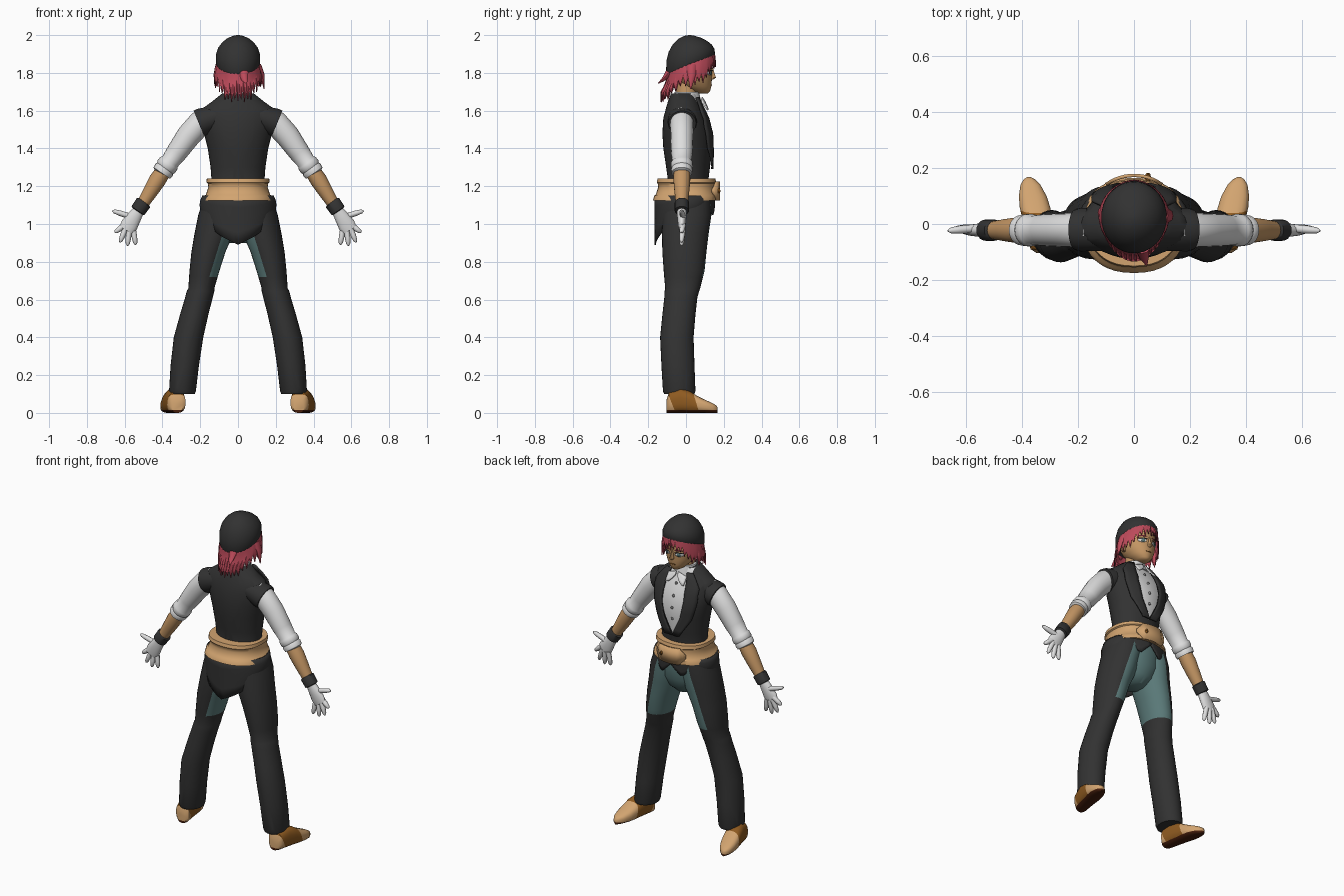
import bpy, bmesh, math
from mathutils import Vector

if "Cube" in bpy.data.objects:
    bpy.data.objects.remove(bpy.data.objects["Cube"])

def mat(name, *rgb):
    m = bpy.data.materials.new(name)
    lin = [((c / 255 + 0.055) / 1.055) ** 2.4 for c in rgb]
    m.diffuse_color = (*lin, 1)
    m.use_nodes = True
    m.node_tree.nodes["Principled BSDF"].inputs["Base Color"].default_value = m.diffuse_color
    return m

BLACK = mat("charcoal", 50, 50, 50)
WHITE = mat("white cloth", 222, 222, 222)
TAN = mat("tan leather", 210, 164, 112)
SKIN = mat("skin", 196, 150, 100)
HAIR = mat("red hair", 188, 74, 90)
TEAL = mat("teal trousers", 92, 124, 123)
BROWN = mat("brown leather", 142, 90, 32)
SOLE = mat("dark sole", 70, 30, 12)
GREY = mat("grey button", 130, 130, 130)

def finish(name, bm, mats, mirror=False, thick=0, cuts=(), rule=None):
    for co, no in cuts:
        bmesh.ops.bisect_plane(bm, geom=bm.verts[:] + bm.edges[:] + bm.faces[:],
                               plane_co=co, plane_no=no)
    bmesh.ops.recalc_face_normals(bm, faces=bm.faces[:])
    if rule:
        for f in bm.faces:
            f.material_index = rule(f.calc_center_median())
    me = bpy.data.meshes.new(name)
    bm.to_mesh(me)
    bm.free()
    for m in mats:
        me.materials.append(m)
    ob = bpy.data.objects.new(name, me)
    bpy.context.collection.objects.link(ob)
    if thick:
        mod = ob.modifiers.new("thickness", 'SOLIDIFY')
        mod.thickness, mod.offset = thick, 0
    if mirror:
        ob.modifiers.new("mirror", 'MIRROR')
    return ob

def se(a, p):
    """Point on a unit superellipse."""
    c, s = math.cos(a), math.sin(a)
    return (math.copysign(abs(c) ** (2 / p), c), math.copysign(abs(s) ** (2 / p), s))

def skin_rings(bm, rings, caps=True):
    vs = [[bm.verts.new(v) for v in r] for r in rings]
    n = len(vs[0])
    for a, b in zip(vs, vs[1:]):
        for i in range(n):
            bm.faces.new((a[i], a[(i + 1) % n], b[(i + 1) % n], b[i]))
    if caps:
        bm.faces.new(vs[0])
        bm.faces.new(vs[-1])

def loft(name, secs, mats, n=32, p=2, warp=None, caps=True, **kw):
    """Horizontal rings from (z, centre x, half width, back y, front y)."""
    bm, rings = bmesh.new(), []
    for z, cx, rx, y0, y1 in secs:
        ring = []
        for i in range(n):
            c, s = se(math.tau * i / n, p)
            v = Vector((cx + rx * c, (y0 + y1) / 2 + (y1 - y0) / 2 * s, z))
            ring.append(warp(v) if warp else v)
        rings.append(ring)
    skin_rings(bm, rings, caps)
    return finish(name, bm, mats, **kw)

def tube(name, paths, mats, n=16, **kw):
    """Paths of (x, y, z, radius across, radius along y) lying near the xz plane."""
    bm = bmesh.new()
    for path in paths:
        pts, rings = [Vector(q[:3]) for q in path], []
        for i, q in enumerate(path):
            t = (pts[min(i + 1, len(pts) - 1)] - pts[max(i - 1, 0)]).normalized()
            u = t.cross(Vector((0, 1, 0))).normalized()
            v = u.cross(t)
            rings.append([pts[i] + u * q[3] * math.cos(math.tau * k / n)
                          + v * q[4] * math.sin(math.tau * k / n) for k in range(n)])
        skin_rings(bm, rings)
    return finish(name, bm, mats, **kw)

def sheet(name, f, nu, nv, mats, **kw):
    """Grid surface from f(u, v, column) with u, v in 0..1."""
    bm = bmesh.new()
    g = [[bm.verts.new(f(i / nu, j / nv, i)) for j in range(nv + 1)] for i in range(nu + 1)]
    for i in range(nu):
        for j in range(nv):
            bm.faces.new((g[i][j], g[i + 1][j], g[i + 1][j + 1], g[i][j + 1]))
    return finish(name, bm, mats, **kw)

def lerp(tab, x):
    """Interpolate rows whose first entry is the key."""
    x = min(max(x, tab[0][0]), tab[-1][0])
    for a, b in zip(tab, tab[1:]):
        if x <= b[0]:
            t = (x - a[0]) / (b[0] - a[0])
            return [p + (q - p) * t for p, q in zip(a[1:], b[1:])]

def front(secs, x, z, off=0):
    """Point on the front of a loft."""
    cx, rx, y0, y1 = lerp(secs, z)
    k = math.sqrt(max(0, 1 - (x / rx) ** 2))
    return Vector((x, (y0 + y1) / 2 + (y1 - y0) / 2 * k + off, z))

# Torso: vest with a cut-in shirt front
TORSO = [(1.15, 0, .15, -.11, .125), (1.23, 0, .14, -.095, .118), (1.3, 0, .145, -.105, .127),
         (1.4, 0, .16, -.12, .138), (1.48, 0, .18, -.125, .138), (1.56, 0, .195, -.12, .115),
         (1.61, 0, .19, -.107, .09), (1.65, 0, .135, -.095, .07), (1.69, 0, .085, -.08, .06)]
loft("vest", TORSO, [BLACK, WHITE], n=40,
     cuts=[((s * .078, 0, 1.45), (s, 0, 0)) for s in (1, -1)]
     + [((0, 0, 1.29), (s * .16, 0, -.078)) for s in (1, -1)],
     rule=lambda c: int(c.y > 0.02 and abs(c.x) < .078 and abs(c.x) < (c.z - 1.29) * .4875))
LAPEL = [(1.29, .0, .05), (1.4, .055, .12), (1.5, .076, .15), (1.6, .07, .15), (1.67, .055, .09)]
def lapel(u, v, i):
    z = 1.29 + .38 * v
    a, b = lerp(LAPEL, z)
    return front(TORSO, a + (b - a) * u, z, .012 + .01 * u)
sheet("lapels", lapel, 4, 10, [BLACK], mirror=True, thick=.01)
tube("vest_armholes", [[(.1, -.02, 1.571, .06, .075), (.19, -.02, 1.539, .075, .078),
                        (.207, -.02, 1.532, .073, .074)]], [BLACK], mirror=True)
def flap(u, v, i):
    return front(TORSO, .008 + .055 * u, 1.67 - .02 * u - v * (.02 + .045 * u * (1.6 - u)), .02 + .008 * v)
sheet("shirt_collar_flaps", flap, 4, 3, [WHITE], mirror=True, thick=.008)
loft("shirt_collar", [(1.65, 0, .075, -.06, .08), (1.7, 0, .064, -.06, .068)], [WHITE], n=24)
for k, z in enumerate((1.6, 1.53, 1.46, 1.39)):
    q = front(TORSO, 0, z)
    loft(f"shirt_button_{k}", [(z - .008, 0, .004, q.y - .004, q.y + .006), (z, 0, .009, q.y - .004, q.y + .008),
                               (z + .008, 0, .004, q.y - .004, q.y + .006)], [GREY], n=8)

# Belt with a pointed overlapping front tab and stud
BELT = [(1.125, 0, .186, -.175, .165), (1.15, 0, .178, -.168, .165), (1.155, 0, .17, -.16, .16),
        (1.195, 0, .157, -.147, .155), (1.215, 0, .16, -.15, .155), (1.22, 0, .168, -.155, .16),
        (1.24, 0, .165, -.15, .155), (1.24, 0, .135, -.1, .11)]
loft("belt", BELT, [TAN], n=40, p=2.3)
def tab(u, v, i):
    x = -.1 + .2 * u
    h = .05 * min(1, (1 - abs(2 * u - 1)) * 2.5 + .15)
    return front(BELT, x, 1.175, .016) + Vector((0, 0, -h + 2 * h * v))
sheet("belt_tab", tab, 12, 1, [TAN], thick=.012)
loft("belt_stud", [(1.163, .05, .004, .15, .18), (1.175, .05, .011, .15, .184),
                   (1.187, .05, .004, .15, .18)], [BROWN], n=10)

# Vest tails: long point at the back, short points in front
HEM = [(0, .89), (28, .935), (55, .99), (85, 1.05), (115, 1.06), (140, 1.1), (158, 1.04), (180, 1.11)]
def tail(u, v, i):
    a = math.tau * (u - .5)
    z1 = lerp(HEM, abs(math.degrees(a)))[0]
    s, c = math.sin(a), math.cos(a)
    flare = 1 + .08 * math.sin(v * math.pi)
    return Vector((.185 * s * flare, -.163 * c if c > 0 else -.15 * c, 1.15 + (z1 - 1.15) * v))
sheet("vest_tails", tail, 56, 4, [BLACK], thick=.008)

# Trousers with dark chaps outside and teal inside
loft("pelvis", [(.9, 0, .05, -.06, .06), (.94, 0, .11, -.1, .1), (1.0, 0, .15, -.12, .125),
                (1.08, 0, .16, -.125, .135), (1.16, 0, .15, -.12, .13)], [TEAL])
LEG = [(.1, .295, .066, -.115, .045), (.115, .294, .071, -.122, .05), (.25, .282, .075, -.13, .045),
       (.4, .262, .078, -.137, .04), (.52, .232, .075, -.125, .05), (.61, .207, .073, -.115, .06),
       (.645, .198, .073, -.113, .07), (.66, .194, .069, -.11, .075), (.75, .178, .079, -.118, .098),
       (.85, .157, .09, -.125, .108), (.95, .127, .103, -.128, .12), (1.05, .107, .103, -.125, .135),
       (1.15, .09, .085, -.12, .13)]
N = Vector((1, -.3, .3))
P = Vector((.13, 0, .9))
loft("legs", LEG, [BLACK, TEAL], n=28, mirror=True, cuts=[(P, N), ((0, 0, .72), (0, 0, 1))],
     rule=lambda c: int(c.z > .72 and (c - P).dot(N) < 0))

# Shoes: lengthwise rings, dark sole, brown middle
SHOE = [(-.103, .028, .07), (-.09, .046, .11), (-.03, .052, .13), (.02, .054, .115), (.06, .055, .09),
        (.1, .05, .07), (.14, .036, .052), (.16, .02, .04), (.168, .006, .028)]
bm = bmesh.new()
rings = []
for y, w, h in SHOE:
    cx = .322 + .2 * (y + .1)
    rings.append([(cx + w * a, y, h / 2 + h / 2 * b) for a, b in
                  (se(math.tau * (k + .5) / 20, 2.7) for k in range(20))])
skin_rings(bm, rings)
finish("shoes", bm, [TAN, BROWN, SOLE], mirror=True,
       cuts=[((0, 0, .014), (0, 0, 1)), ((0, -.055, 0), (0, 1, .4)), ((0, .07, 0), (0, 1, .3))],
       rule=lambda c: 2 if c.z < .014 else int(c.y + .4 * c.z > -.055 and c.y + .3 * c.z < .07))

# Arms
Y = -.022
def arm(name, rows, m, n=20):
    tube(name, [[(x, Y, z, r, ry) for x, z, r, ry in rows]], [m], n=n, mirror=True)
arm("sleeves", [(.15, 1.565, .06, .06), (.2, 1.535, .066, .062), (.262, 1.467, .064, .06),
                (.325, 1.378, .056, .057), (.36, 1.33, .049, .052), (.366, 1.322, .056, .058),
                (.38, 1.303, .057, .058), (.386, 1.295, .051, .053), (.391, 1.288, .056, .057),
                (.404, 1.27, .053, .054), (.405, 1.268, .04, .04)], WHITE)
arm("forearms", [(.385, 1.295, .04, .042), (.425, 1.235, .045, .045), (.46, 1.178, .04, .04),
                 (.515, 1.09, .03, .03)], SKIN)
arm("wristbands", [(.497, 1.117, .036, .034), (.5, 1.113, .043, .038), (.53, 1.07, .041, .038),
                   (.532, 1.067, .03, .03)], BLACK)
arm("palms", [(.518, 1.085, .028, .025), (.545, 1.043, .037, .025), (.575, .995, .046, .021),
              (.592, .967, .04, .016)], WHITE, 16)
FINGERS = [((.57, 1.04), (.665, 1.07)), ((.6, .995), (.652, .955)), ((.592, .985), (.625, .903)),
           ((.575, .975), (.585, .885)), ((.555, .975), (.542, .89))]
paths = []
for (x0, z0), (x1, z1) in FINGERS:
    at = lambda t, r: (x0 + (x1 - x0) * t, Y + .006 - .008 * t, z0 + (z1 - z0) * t, r, r)
    paths.append([at(0, .015), at(.55, .0145), at(.88, .011), at(1, .004)])
tube("fingers", paths, [WHITE], n=8, mirror=True)

# Head
loft("neck", [(1.6, 0, .06, -.06, .06), (1.68, 0, .052, -.05, .055), (1.78, 0, .052, -.05, .06)], [SKIN], n=20)
HEAD = [(1.692, 0, .018, .065, .115), (1.702, 0, .038, .03, .127), (1.73, 0, .065, -.02, .134),
        (1.765, 0, .086, -.055, .137), (1.8, 0, .096, -.075, .138), (1.85, 0, .1, -.08, .142),
        (1.92, 0, .095, -.07, .12)]
loft("head", HEAD, [SKIN], n=32)
loft("nose", [(1.765, 0, .008, .12, .145), (1.775, 0, .013, .12, .16), (1.79, 0, .009, .12, .154),
              (1.83, 0, .006, .12, .142)], [SKIN], n=10)
loft("ears", [(1.755, .092, .008, .01, .03), (1.775, .1, .013, 0, .04), (1.805, .105, .015, -.005, .045),
              (1.825, .1, .01, .005, .04)], [SKIN], n=10, mirror=True)
def patch(name, x0, z0, w, h, off, m, mirror=True):
    def f(u, v, i):
        return front(HEAD, x0 + w * (2 * u - 1), z0 + h * (2 * v - 1) * (.35 + .65 * math.sin(math.pi * u)), off)
    sheet(name, f, 6, 2, [m], mirror=mirror, thick=.002)
patch("eye_whites", .043, 1.8, .022, .012, .002, WHITE)
patch("irises", .041, 1.8, .009, .012, .004, TEAL)
patch("eyelids", .044, 1.812, .025, .003, .004, BLACK)
patch("brows", .044, 1.828, .026, .004, .003, HAIR)
patch("mouth", 0, 1.735, .02, .0025, .002, BROWN, False)

# Rounded cap, tilted down at the back
def tilt(v):
    v.z += .39 * (v.y - .02) * max(0, 2.0 - v.z) / .16
    return v
loft("cap", [(1.845, 0, .1, -.085, .135), (1.84, 0, .112, -.1, .15), (1.85, 0, .117, -.105, .154),
             (1.895, 0, .117, -.104, .15), (1.93, 0, .106, -.092, .136), (1.96, 0, .085, -.07, .112),
             (1.983, 0, .057, -.04, .08), (1.996, 0, .027, -.01, .047), (2.0, 0, .006, .014, .026)],
     [BLACK], n=36, warp=tilt)

# Hair curtain with jagged ends: long at the back, fringe at the front
ENDS = [(0, 1.645), (35, 1.65), (55, 1.69), (75, 1.725), (105, 1.735), (125, 1.75), (142, 1.8),
        (160, 1.822), (180, 1.83)]
def hair(u, v, i):
    a = math.tau * (u - .5)
    s, c = math.sin(a), math.cos(a)
    deg = abs(math.degrees(a))
    top = 1.86 - .05 * c
    end = lerp(ENDS, deg)[0] + (0, .045, .012, .055)[i % 4]
    z = top + (end - top) * v
    bulge = 1 + .14 * math.sin(v * 2) * abs(s)
    back = max(c, 0) * (.035 * v * v)
    pinch = 1 - .12 * v * max(c, 0)
    return Vector((.109 * s * bulge * pinch, .025 - .122 * c - back + .008 * v * max(-c, 0), z))
sheet("hair", hair, 72, 6, [HAIR], thick=.006)
tube("hair_locks", [[(.03, -.09, 1.8, .025, .02), (.035, -.12, 1.765, .018, .01), (.045, -.147, 1.745, .003, .003)],
                    [(.105, .03, 1.84, .018, .03), (.128, .03, 1.79, .013, .022), (.138, .025, 1.715, .002, .003)],
                    [(-.1, .03, 1.84, .016, .03), (-.118, .04, 1.79, .012, .02), (-.12, .04, 1.72, .002, .003)]],
     [HAIR], n=8)

# Smooth shading with crisp edges
for ob in bpy.context.scene.objects:
    ob.select_set(True)
    bpy.context.view_layer.objects.active = ob
bpy.ops.object.shade_smooth_by_angle(angle=math.radians(45))
